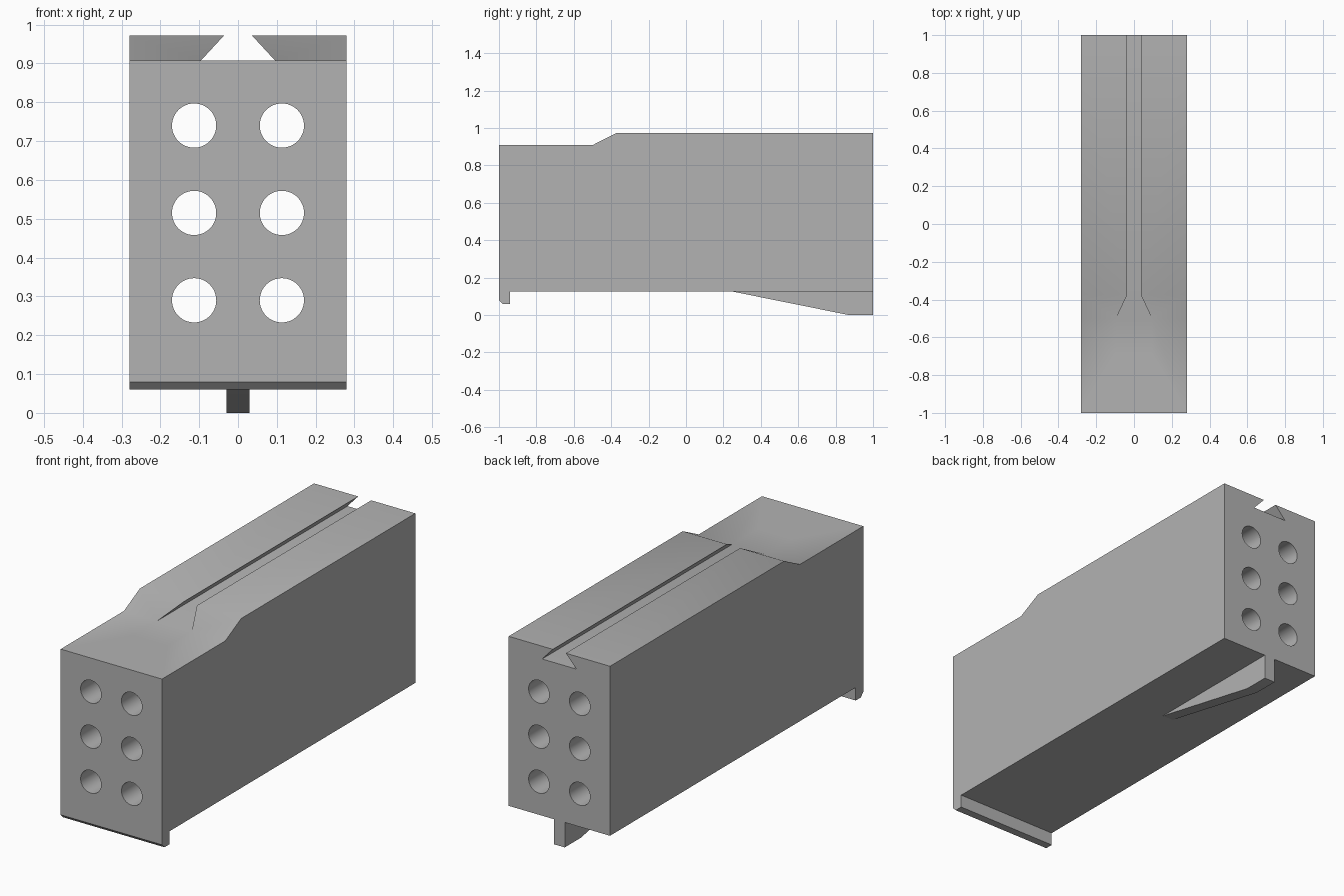
import bpy
import bmesh
import math
from mathutils import Matrix, Vector

cube = bpy.data.objects.get("Cube")
if cube:
    bpy.data.objects.remove(cube, do_unlink=True)

GREY = (0.45, 0.45, 0.45, 1)
grey = bpy.data.materials.new("matte grey")
grey.use_nodes = True
grey.diffuse_color = GREY
grey.node_tree.nodes["Principled BSDF"].inputs["Base Color"].default_value = GREY

HALF_W, LEDGE, TOP, BASE = 0.28, 0.908, 0.972, 0.125


def add_object(name, bm):
    bmesh.ops.recalc_face_normals(bm, faces=bm.faces)
    mesh = bpy.data.meshes.new(name)
    bm.to_mesh(mesh)
    bm.free()
    mesh.materials.append(grey)
    obj = bpy.data.objects.new(name, mesh)
    bpy.context.collection.objects.link(obj)
    return obj


def extrude_profile(name, points, start, sweep):
    """Prism from a closed outline, swept along a vector."""
    bm = bmesh.new()
    face = bm.faces.new([bm.verts.new(start(*p)) for p in points])
    ext = bmesh.ops.extrude_face_region(bm, geom=[face], use_keep_orig=True)
    verts = [g for g in ext["geom"] if isinstance(g, bmesh.types.BMVert)]
    bmesh.ops.translate(bm, verts=verts, vec=Vector(sweep))
    return add_object(name, bm)


def side_prism(name, points, half_width):
    return extrude_profile(name, points, lambda y, z: (-half_width, y, z),
                           (2 * half_width, 0, 0))


def cut(target, cutter):
    mod = target.modifiers.new("cut", 'BOOLEAN')
    mod.operation = 'DIFFERENCE'
    mod.solver = 'EXACT'
    mod.object = cutter
    bpy.context.view_layer.objects.active = target
    bpy.ops.object.modifier_apply(modifier=mod.name)
    bpy.data.objects.remove(cutter, do_unlink=True)


# Main block with stepped top and chamfered front lip
body = side_prism("body", [
    (-1, LEDGE), (-0.5, LEDGE), (-0.375, TOP), (1, TOP), (1, BASE),
    (-0.94, BASE), (-0.94, 0.06), (-0.98, 0.06), (-1, 0.08)], HALF_W)

# Dovetail slot along the raised top
over = TOP + 0.02
slope = (0.095 - 0.036) / (TOP - LEDGE)
neck = 0.095 - slope * (over - LEDGE)
slot = extrude_profile("slot_cutter", [
    (-0.095, LEDGE), (0.095, LEDGE), (neck, over), (-neck, over)],
    lambda x, z: (x, -0.7, z), (0, 2, 0))
cut(body, slot)

# Six bores running the full length
bm = bmesh.new()
for x in (-0.113, 0.113):
    for z in (0.29, 0.515, 0.74):
        bmesh.ops.create_cone(
            bm, cap_ends=True, segments=48, radius1=0.057, radius2=0.057, depth=2.2,
            matrix=Matrix.Translation((x, 0, z)) @ Matrix.Rotation(math.pi / 2, 4, 'X'))
cut(body, add_object("bore_cutter", bm))

# Tapered fin under the rear
fin = side_prism("rear_fin", [
    (0.25, BASE), (0.87, 0), (1, 0), (1, BASE)], 0.03)

# Shading
for obj in (body, fin):
    bpy.ops.object.select_all(action='DESELECT')
    obj.select_set(True)
    bpy.context.view_layer.objects.active = obj
    bpy.ops.object.shade_smooth_by_angle(angle=math.radians(30))
